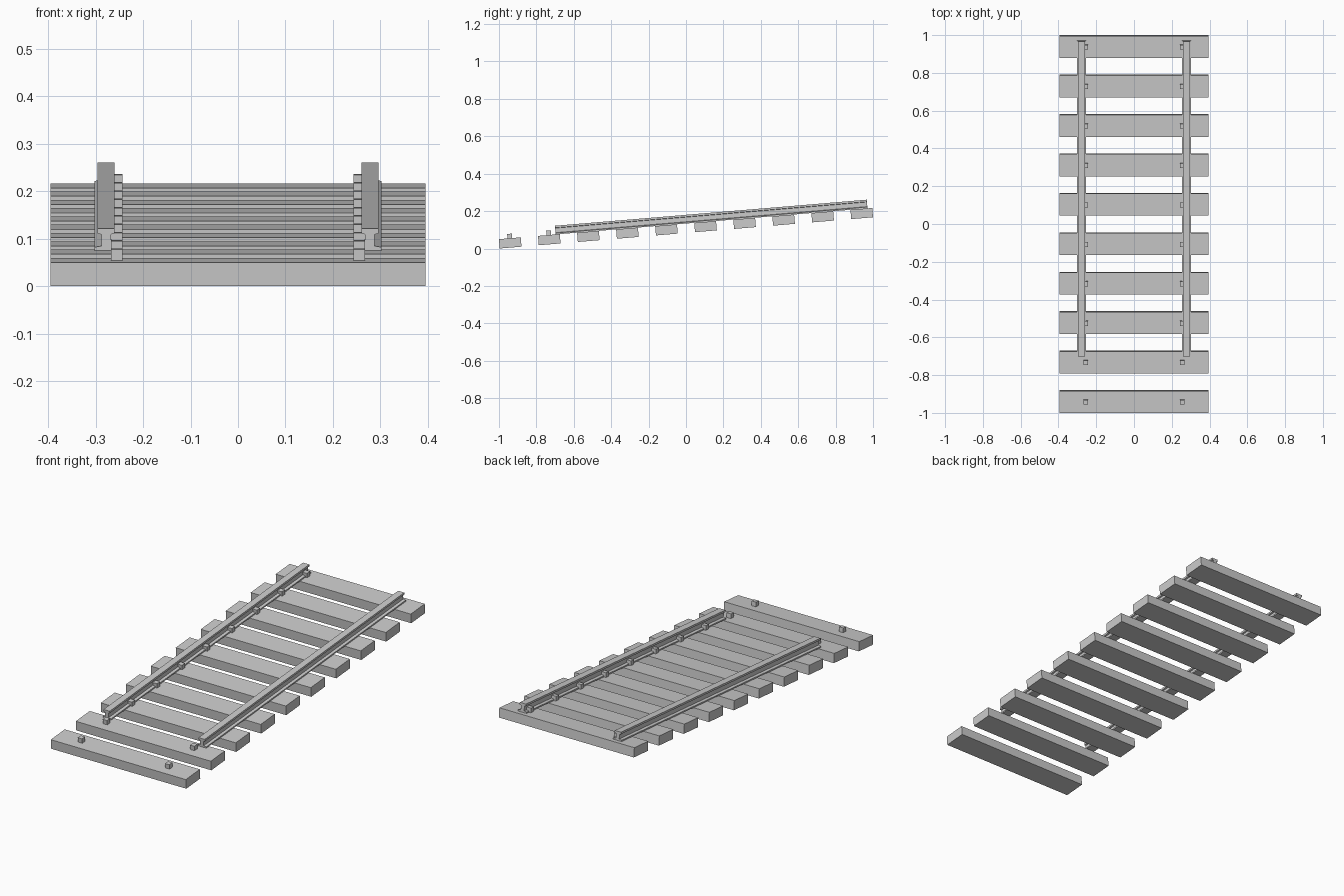
import bpy, bmesh, math
from mathutils import Matrix

if "Cube" in bpy.data.objects:
    bpy.data.objects.remove(bpy.data.objects["Cube"])

SLOPE = math.radians(4.78)
LENGTH, TIE_W, TIE_H = 2.003, 0.117, 0.05
COUNT = 10
STEP = (LENGTH - TIE_W) / (COUNT - 1)

# Everything is laid out flat, then tilted up the slope
TILT = Matrix.Translation((0, 0.002, LENGTH / 2 * math.sin(SLOPE))) @ Matrix.Rotation(SLOPE, 4, 'X')


def add_object(name, bm):
    bmesh.ops.recalc_face_normals(bm, faces=bm.faces)
    bm.transform(TILT)
    mesh = bpy.data.meshes.new(name)
    bm.to_mesh(mesh)
    bm.free()
    obj = bpy.data.objects.new(name, mesh)
    bpy.context.collection.objects.link(obj)
    return obj


def box(name, center, size):
    bm = bmesh.new()
    bmesh.ops.create_cube(bm, size=1, matrix=Matrix.Translation(center) @ Matrix.Diagonal((*size, 1)))
    return add_object(name, bm)


# Half of the I-shaped rail section: (offset from centre, height above tie)
HALF = [(0.0245, 0), (0.0245, 0.007), (0.010, 0.0095),
        (0.010, 0.034), (0.018, 0.036), (0.018, 0.0465)]


def rail(name, x, start, end):
    section = HALF + [(-a, b) for a, b in reversed(HALF)]
    bm = bmesh.new()
    face = bm.faces.new([bm.verts.new((x + a, start, TIE_H + b)) for a, b in section])
    ext = bmesh.ops.extrude_face_region(bm, geom=[face], use_keep_orig=True)
    moved = [v for v in ext['geom'] if isinstance(v, bmesh.types.BMVert)]
    bmesh.ops.translate(bm, verts=moved, vec=(0, end - start, 0))
    return add_object(name, bm)


# Ties with one spike on the inner side of each rail
for i in range(COUNT):
    s = -LENGTH / 2 + TIE_W / 2 + i * STEP
    box(f"tie_{i + 1}", (0, s, TIE_H / 2), (0.79, TIE_W, TIE_H))
    for side, label in ((-1, "left"), (1, "right")):
        box(f"spike_{label}_{i + 1}", (side * 0.2555, s, TIE_H + 0.011), (0.025, 0.025, 0.026))

# Rails stop short of the lowest tie
rail("rail_left", -0.278, -0.697, 0.976)
rail("rail_right", 0.278, -0.697, 0.976)
